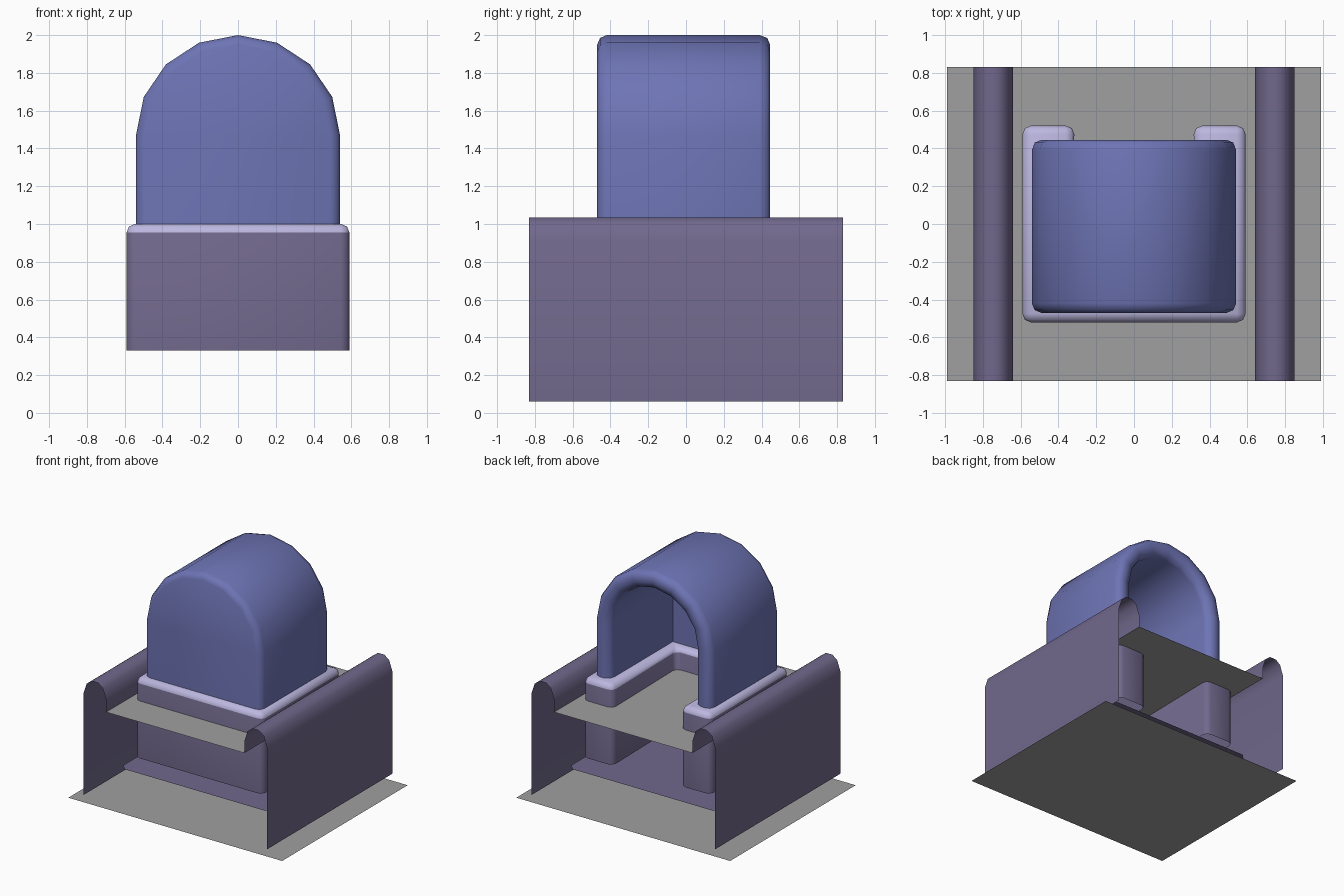
import bpy, bmesh, math

if "Cube" in bpy.data.objects:
    bpy.data.objects.remove(bpy.data.objects["Cube"])


def mat(name, col):
    m = bpy.data.materials.new(name)
    m.diffuse_color = (*col, 1)
    m.use_nodes = True
    m.node_tree.nodes["Principled BSDF"].inputs["Base Color"].default_value = m.diffuse_color
    return m


BLUE = mat("slate_blue", (0.155, 0.175, 0.46))
PURPLE = mat("dusty_purple", (0.165, 0.140, 0.262))
LILAC = mat("pale_lilac", (0.50, 0.47, 0.74))
GREY = mat("mid_grey", (0.35, 0.35, 0.35))


def finish(name, bm, mats, smooth=True):
    me = bpy.data.meshes.new(name)
    bm.to_mesh(me)
    bm.free()
    ob = bpy.data.objects.new(name, me)
    bpy.context.collection.objects.link(ob)
    for m in mats:
        me.materials.append(m)
    if smooth:
        bpy.ops.object.select_all(action='DESELECT')
        ob.select_set(True)
        bpy.context.view_layer.objects.active = ob
        bpy.ops.object.shade_smooth_by_angle(angle=math.radians(50))
    return ob


def sheet(name, hx, hy, z, m, c=0.0):
    """Flat single sheet with optional cut corners."""
    bm = bmesh.new()
    pts = []
    for sx, sy in ((1, 1), (-1, 1), (-1, -1), (1, -1)):
        if c:
            pair = [(sx * hx, sy * (hy - c)), (sx * (hx - c), sy * hy)]
            pts += pair if sx * sy > 0 else pair[::-1]
        else:
            pts.append((sx * hx, sy * hy))
    bm.faces.new([bm.verts.new((x, y, z)) for x, y in pts])
    finish(name, bm, [m], False)


# Flat ground, deck and plinth sheets
sheet("ground_sheet", 0.99, 0.83, 0.0, GREY)
sheet("deck_sheet", 0.64, 0.83, 0.81, GREY)
sheet("plinth_sheet", 0.70, 0.57, 0.23, PURPLE, 0.05)

# Side walls: open profile with a rounded top, swept along y
WALL = [(0.85, 0.06), (0.85, 0.91), (0.82, 1.0), (0.775, 1.035), (0.715, 1.035),
        (0.67, 1.0), (0.64, 0.91), (0.64, 0.81)]
for side, s in (("right", 1), ("left", -1)):
    bm = bmesh.new()
    prof = [(s * x, z) for x, z in WALL][::s]
    rows = [[bm.verts.new((x, y, z)) for y in (-0.83, 0.83)] for x, z in prof]
    for a, b in zip(rows, rows[1:]):
        bm.faces.new((a[0], a[1], b[1], b[0]))
    finish("side_wall_" + side, bm, [PURPLE])

# U-shaped base, open to the back, with a rounded pale top trim
bm = bmesh.new()
U = [(-0.59, -0.52), (0.59, -0.52), (0.59, 0.52), (0.315, 0.52),
     (0.33, -0.34), (-0.33, -0.34), (-0.315, 0.52), (-0.59, 0.52)]
low = bm.faces.new([bm.verts.new((x, y, 0.33)) for x, y in U])
ext = bmesh.ops.extrude_face_region(bm, geom=[low])["geom"]
bmesh.ops.translate(bm, vec=(0, 0, 0.67),
                    verts=[v for v in ext if isinstance(v, bmesh.types.BMVert)])
bottom = [f for f in bm.faces if all(v.co.z < 0.34 for v in f.verts)]
bmesh.ops.recalc_face_normals(bm, faces=bm.faces[:])
if bottom:
    bmesh.ops.delete(bm, geom=bottom, context='FACES_ONLY')
bmesh.ops.recalc_face_normals(bm, faces=bm.faces[:])
edges = [e for e in bm.edges if max(v.co.z for v in e.verts) > 0.9]
bmesh.ops.bevel(bm, geom=edges, offset=0.045, segments=2, profile=0.5, affect='EDGES')
for f in bm.faces:
    f.material_index = 1 if f.calc_center_median().z > 0.95 else 0
finish("base_wall", bm, [PURPLE, LILAC])


# Arched hood: rings run over the outside, round the rim and into the alcove
def arch(hw, top):
    pts = [(hw, 0.97)]
    for i in range(9):
        a = math.pi * i / 8
        pts.append((hw * math.cos(a), 1.47 + (top - 1.47) * math.sin(a)))
    return pts + [(-hw, 0.97)]


RINGS = [(-0.47, 0.49, 1.95), (-0.455, 0.525, 1.985), (-0.42, 0.54, 2.0),
         (0.39, 0.54, 2.0), (0.43, 0.525, 1.985), (0.445, 0.49, 1.95),
         (0.445, 0.455, 1.915), (0.425, 0.41, 1.87), (0.38, 0.395, 1.855),
         (-0.39, 0.395, 1.855)]
bm = bmesh.new()
rings = [[bm.verts.new((x, y, z)) for x, z in arch(hw, top)] for y, hw, top in RINGS]
for a, b in zip(rings, rings[1:]):
    for i in range(len(a) - 1):
        bm.faces.new((a[i], a[i + 1], b[i + 1], b[i]))
front = bm.faces.new(rings[0])
bm.faces.new(rings[-1])
bmesh.ops.recalc_face_normals(bm, faces=bm.faces[:])
front.normal_update()
if front.normal.y > 0:
    bmesh.ops.reverse_faces(bm, faces=bm.faces[:])
finish("arched_hood", bm, [BLUE])
